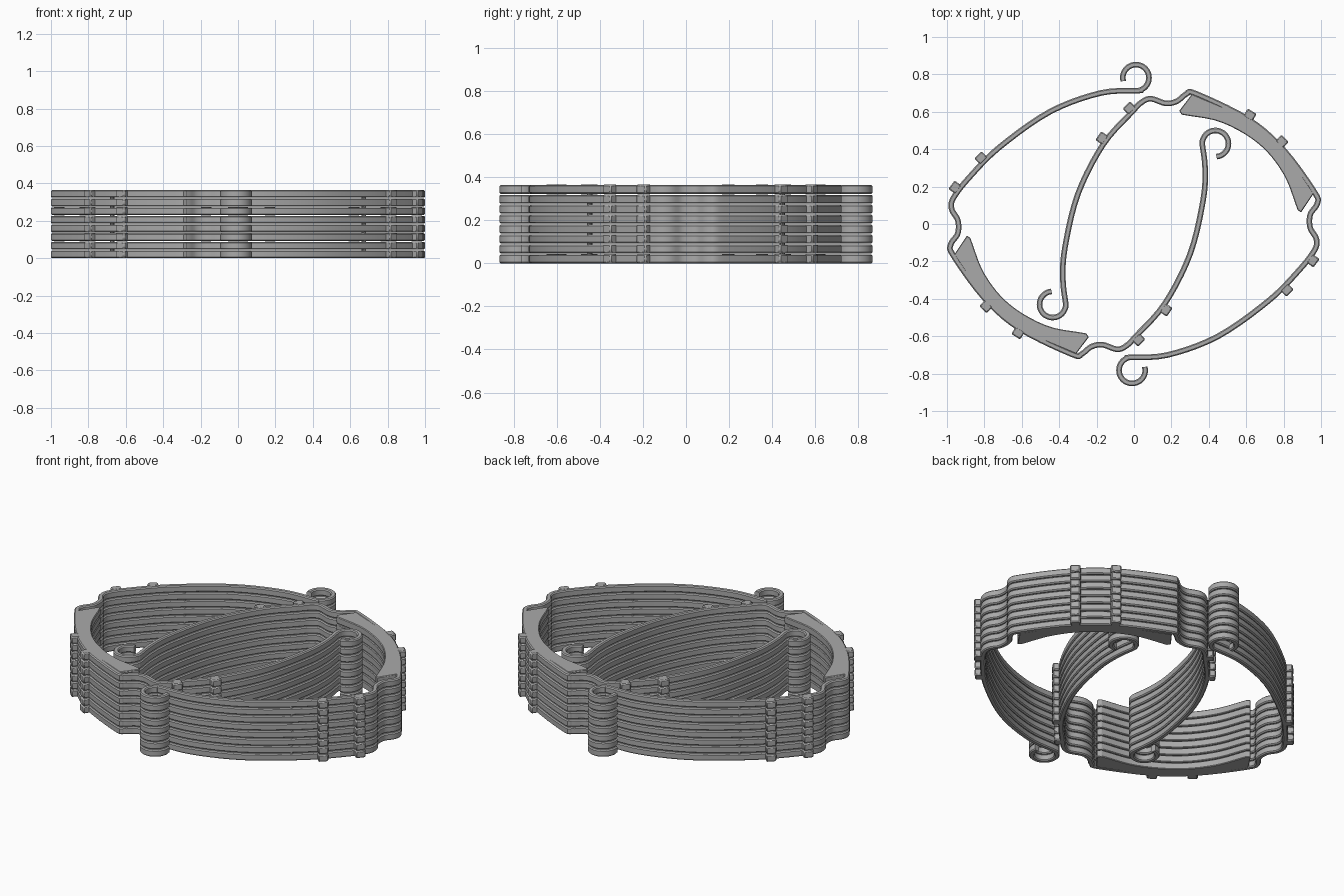
import bpy, bmesh, math
from mathutils import Vector

LAYERS, PITCH, HEIGHT, WIDTH, BEVEL = 8, 0.0462, 0.0415, 0.03, 0.006

if "Cube" in bpy.data.objects:
    bpy.data.objects.remove(bpy.data.objects["Cube"], do_unlink=True)

grey = bpy.data.materials.new("mid grey plastic")
grey.use_nodes = True
GREY = (0.4, 0.4, 0.4, 1)
grey.diffuse_color = GREY
grey.node_tree.nodes["Principled BSDF"].inputs["Base Color"].default_value = GREY


def arc(cx, cy, r, start, end, n=16):
    angles = [math.radians(start + (end - start) * i / n) for i in range(n + 1)]
    return [Vector((cx + r * math.cos(a), cy + r * math.sin(a))) for a in angles]


def smooth(points, steps=5):
    """Catmull-Rom curve through the points."""
    p = [Vector(q) for q in points]
    p = [2 * p[0] - p[1]] + p + [2 * p[-1] - p[-2]]
    out = []
    for a, b, c, d in zip(p, p[1:], p[2:], p[3:]):
        for i in range(steps):
            t = i / steps
            out.append(0.5 * (2 * b + (c - a) * t + (2 * a - 5 * b + 4 * c - d) * t**2
                              + (3 * b - a - 3 * c + d) * t**3))
    return out + [p[-2]]


def finish(bm, name, layers=LAYERS, bevel=0):
    """Make the part, stack it in layers and add its half-turn twin."""
    bmesh.ops.recalc_face_normals(bm, faces=bm.faces)
    mesh = bpy.data.meshes.new(name)
    bm.to_mesh(mesh)
    bm.free()
    mesh.materials.append(grey)
    for side, turn in (("left", 0), ("right", math.pi)):
        ob = bpy.data.objects.new(f"{name}_{side}", mesh)
        bpy.context.collection.objects.link(ob)
        ob.rotation_euler.z = turn
        if bevel:
            mod = ob.modifiers.new("edge", 'BEVEL')
            mod.width, mod.segments = bevel, 1
            mod.limit_method, mod.angle_limit = 'ANGLE', math.radians(40)
        stack = ob.modifiers.new("stack", 'ARRAY')
        stack.count = layers
        stack.use_relative_offset = False
        stack.use_constant_offset = True
        stack.constant_offset_displace = (0, 0, PITCH)
    bpy.ops.object.select_all(action='DESELECT')
    ob.select_set(True)
    bpy.context.view_layer.objects.active = ob
    bpy.ops.object.shade_smooth_by_angle(angle=math.radians(30))


def prism(bm, outline, z0, z1):
    low = [bm.verts.new((p[0], p[1], z0)) for p in outline]
    high = [bm.verts.new((p[0], p[1], z1)) for p in outline]
    bm.faces.new(low[::-1])
    bm.faces.new(high)
    n = len(low)
    for i in range(n):
        j = (i + 1) % n
        bm.faces.new((low[i], low[j], high[j], high[i]))


# Centre line of one strap: outer hook, long arm, waves, inner arm, inner hook
outer_hook = arc(0.01, 0.782, 0.07, 195, -80)
long_arm = [(-0.18, 0.70), (-0.45, 0.60), (-0.72, 0.41), (-0.88, 0.25), (-0.965, 0.14)]
side_wave = [(-0.975, 0.08), (-0.942, 0.02), (-0.942, -0.05), (-0.98, -0.11)]
pad_back = [(-0.965, -0.17), (-0.80, -0.395), (-0.61, -0.56), (-0.33, -0.697)]
front_wave = [(-0.28, -0.695), (-0.23, -0.657), (-0.17, -0.645), (-0.09, -0.67),
              (-0.04, -0.65)]
inner_arm = [(0.01, -0.60), (0.165, -0.425), (0.30, -0.16), (0.37, 0.13), (0.38, 0.30)]
inner_hook = arc(0.435, 0.43, 0.07, 185, -85)
path = smooth(outer_hook + long_arm + side_wave + pad_back + front_wave
              + inner_arm + inner_hook)

# Strap: chamfered rectangle swept along the centre line
h, w, b = HEIGHT, WIDTH / 2, BEVEL
section = [(-w, b), (-w + b, 0), (w - b, 0), (w, b),
           (w, h - b), (w - b, h), (-w + b, h), (-w, h - b)]
bm = bmesh.new()
rings = []
for i, p in enumerate(path):
    t = (path[min(i + 1, len(path) - 1)] - path[max(i - 1, 0)]).normalized()
    n = Vector((-t.y, t.x))
    rings.append([bm.verts.new((p.x + n.x * s, p.y + n.y * s, z)) for s, z in section])
for r0, r1 in zip(rings, rings[1:]):
    for i in range(8):
        j = (i + 1) % 8
        bm.faces.new((r0[i], r0[j], r1[j], r1[i]))
bm.faces.new(rings[0])
bm.faces.new(rings[-1][::-1])
finish(bm, "strap")

# Crescent pad filling the curved section of the strap
inner_edge = smooth([(-0.255, -0.585), (-0.47, -0.542), (-0.67, -0.425),
                     (-0.80, -0.265), (-0.875, -0.075)])
back_edge = smooth([(-0.962, -0.165)] + pad_back[1:3] + [(-0.31, -0.695)])
tips = [(-0.893, -0.062)], [(-0.242, -0.605)]
bm = bmesh.new()
prism(bm, inner_edge + tips[0] + back_edge + tips[1], 0, HEIGHT)
finish(bm, "crescent_pad", bevel=0.004)

# Square tabs on the outside of the strap
bm = bmesh.new()
for spot in [(-0.825, 0.36), (-0.955, 0.195), (-0.78, -0.43),
             (-0.615, -0.575), (0.165, -0.455), (0.025, -0.62)]:
    spot = Vector(spot)
    i = min(range(1, len(path) - 1), key=lambda k: (path[k] - spot).length)
    t = (path[i + 1] - path[i - 1]).normalized()
    out = Vector((-t.y, t.x))
    if out.dot(spot - path[i]) < 0:
        out = -out
    base = path[i] + t * t.dot(spot - path[i])
    corners = [base + t * s * 0.028 + out * d
               for s, d in ((-1, 0), (1, 0), (1, 0.048), (-1, 0.048))]
    prism(bm, corners, 0, HEIGHT + 0.001)
finish(bm, "tab", bevel=0.006)

# Tiny pins bridging the gaps between layers
bm = bmesh.new()
pin = min(path, key=lambda p: (p - Vector((-0.655, 0.46))).length)
prism(bm, arc(pin.x, pin.y, 0.012, 0, 315, 7), HEIGHT - 0.002, PITCH + 0.002)
finish(bm, "spacer_pin", layers=LAYERS - 1)
